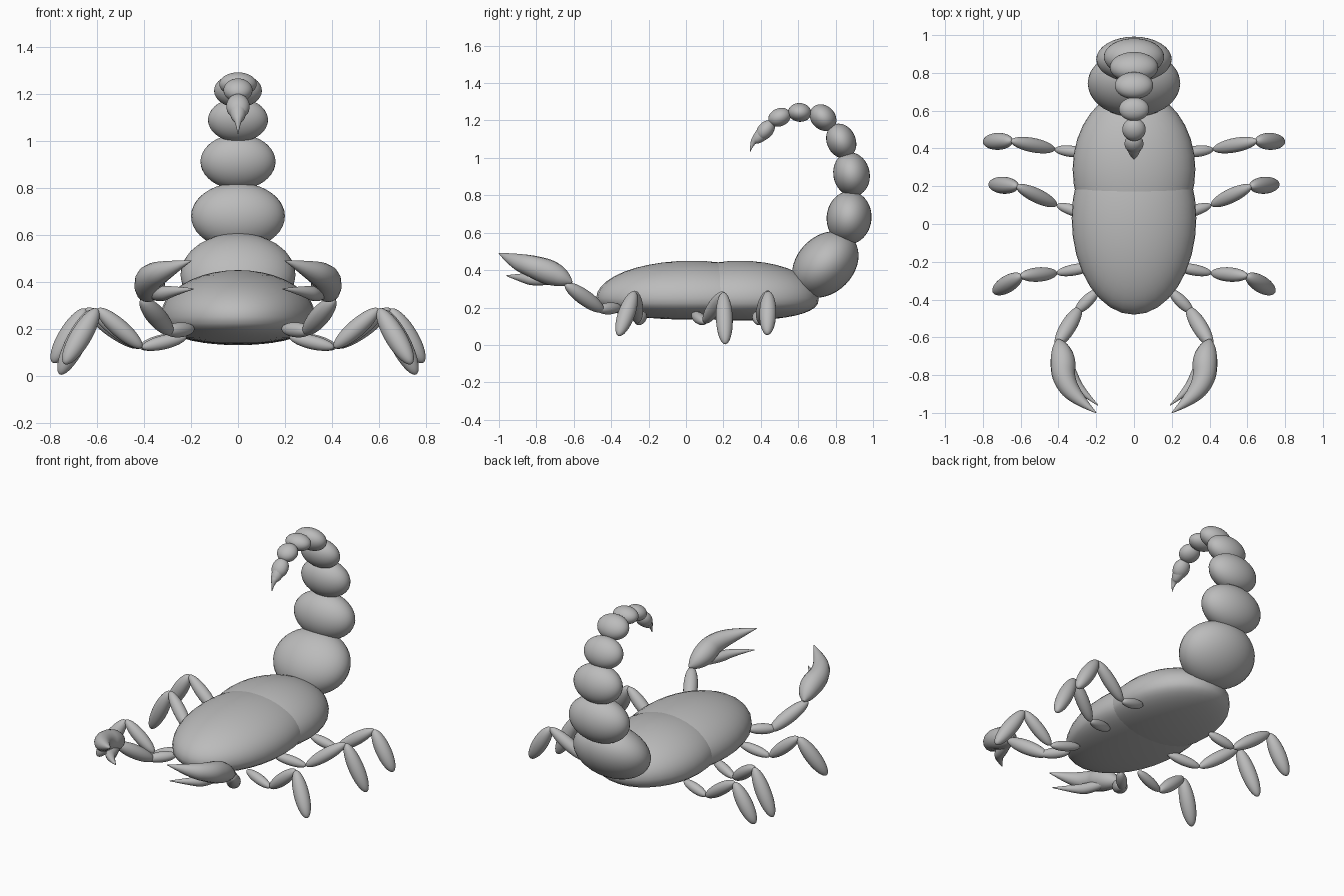
import bpy
import math
from mathutils import Vector

if "Cube" in bpy.data.objects:
    bpy.data.objects.remove(bpy.data.objects["Cube"], do_unlink=True)

shell = bpy.data.materials.new("shell_grey")
shell.use_nodes = True
GREY = (0.5, 0.5, 0.5, 1)
shell.diffuse_color = GREY
shell.node_tree.nodes["Principled BSDF"].inputs["Base Color"].default_value = GREY


def finish(name):
    obj = bpy.context.object
    obj.name = obj.data.name = name
    obj.data.materials.clear()
    obj.data.materials.append(shell)
    bpy.ops.object.shade_smooth()
    return obj


def ellipsoid(name, centre, radii, tilt=0):
    """Sphere scaled to radii, tilted about x."""
    bpy.ops.mesh.primitive_uv_sphere_add(segments=32, ring_count=20, location=centre,
                                         rotation=(math.radians(tilt), 0, 0))
    obj = finish(name)
    obj.scale = radii
    return obj


def limb(name, start, end, radius):
    """Spindle-shaped segment between two points."""
    a, b = Vector(start), Vector(end)
    obj = ellipsoid(name, (a + b) / 2, (radius, radius, (b - a).length / 2))
    obj.rotation_euler = (b - a).to_track_quat("Z", "Y").to_euler()
    return obj


def tapered(name, points, radii):
    """Smooth curved horn with a radius at each control point."""
    curve = bpy.data.curves.new(name, "CURVE")
    curve.dimensions = "3D"
    curve.bevel_depth = 1
    curve.bevel_resolution = 5
    curve.use_fill_caps = True
    spline = curve.splines.new("NURBS")
    spline.points.add(len(points) - 1)
    for p, co, r in zip(spline.points, points, radii):
        p.co = (*co, 1)
        p.radius = r
    spline.order_u = 3
    spline.use_endpoint_u = True
    spline.resolution_u = 8
    obj = bpy.data.objects.new(name, curve)
    bpy.context.collection.objects.link(obj)
    bpy.ops.object.select_all(action="DESELECT")
    obj.select_set(True)
    bpy.context.view_layer.objects.active = obj
    bpy.ops.object.convert(target="MESH")
    return finish(name)


def body(name, centre, radii, belly):
    """Domed on top, shallow and flattened underneath."""
    obj = ellipsoid(name, centre, radii)
    for v in obj.data.vertices:
        if v.co.z < 0:
            v.co.z = -belly / radii[2] * abs(v.co.z) ** 0.75


# Body halves
body("front_body", (0, 0.03, 0.25), (0.33, 0.51, 0.2), 0.115)
body("rear_body", (0, 0.29, 0.25), (0.325, 0.42, 0.2), 0.12)

# Tail segments: y, z, half width, half thickness, half length, tilt
TAIL = [
    (0.745, 0.43, 0.245, 0.152, 0.2, -45),
    (0.872, 0.68, 0.2, 0.12, 0.142, -5),
    (0.885, 0.912, 0.16, 0.097, 0.118, 12),
    (0.83, 1.09, 0.128, 0.077, 0.096, 25),
    (0.733, 1.215, 0.102, 0.064, 0.078, 45),
    (0.608, 1.243, 0.08, 0.05, 0.062, 85),
    (0.5, 1.217, 0.062, 0.048, 0.062, 112),
    (0.425, 1.148, 0.05, 0.042, 0.06, 140),
]
for i, (y, z, w, t, l, tilt) in enumerate(TAIL):
    ellipsoid(f"tail_segment_{i + 1}", (0, y, z), (w, t, l), tilt)
tapered("stinger", [(0, 0.42, 1.14), (0, 0.385, 1.105), (0, 0.355, 1.085), (0, 0.342, 1.03)],
        [0.04, 0.034, 0.012, 0.001])

# Legs: hip, lower joint, knee, foot
LEGS = {
    "front": [(0.22, -0.225, 0.165), (0.41, -0.26, 0.12), (0.6, -0.275, 0.285), (0.74, -0.36, 0.05)],
    "middle": [(0.22, 0.04, 0.165), (0.41, 0.1, 0.12), (0.62, 0.2, 0.28), (0.76, 0.21, 0.005)],
    "rear": [(0.25, 0.375, 0.165), (0.42, 0.395, 0.12), (0.65, 0.44, 0.285), (0.79, 0.435, 0.055)],
}
for side, s in (("left", 1), ("right", -1)):
    for place, joints in LEGS.items():
        pts = [(s * x, y, z) for x, y, z in joints]
        for part, a, b, r in zip(("hip", "thigh", "foot"), pts, pts[1:], (0.03, 0.038, 0.045)):
            limb(f"{side}_{place}_{part}", a, b, r)

    # Pincer arm
    limb(f"{side}_arm_base", (s * 0.19, -0.35, 0.2), (s * 0.31, -0.47, 0.19), 0.032)
    limb(f"{side}_arm", (s * 0.285, -0.44, 0.18), (s * 0.41, -0.645, 0.325), 0.042)
    claw = [(0.405, -0.61, 0.335), (0.395, -0.635, 0.345), (0.375, -0.72, 0.385),
            (0.375, -0.82, 0.42), (0.31, -0.92, 0.45), (0.2, -1.0, 0.49)]
    tapered(f"{side}_claw", [(s * x, y, z) for x, y, z in claw],
            [0.005, 0.04, 0.07, 0.06, 0.042, 0.002])
    thumb = [(0.37, -0.67, 0.35), (0.335, -0.8, 0.345), (0.285, -0.88, 0.36), (0.19, -0.96, 0.37)]
    tapered(f"{side}_claw_thumb", [(s * x, y, z) for x, y, z in thumb],
            [0.02, 0.036, 0.024, 0.002])
